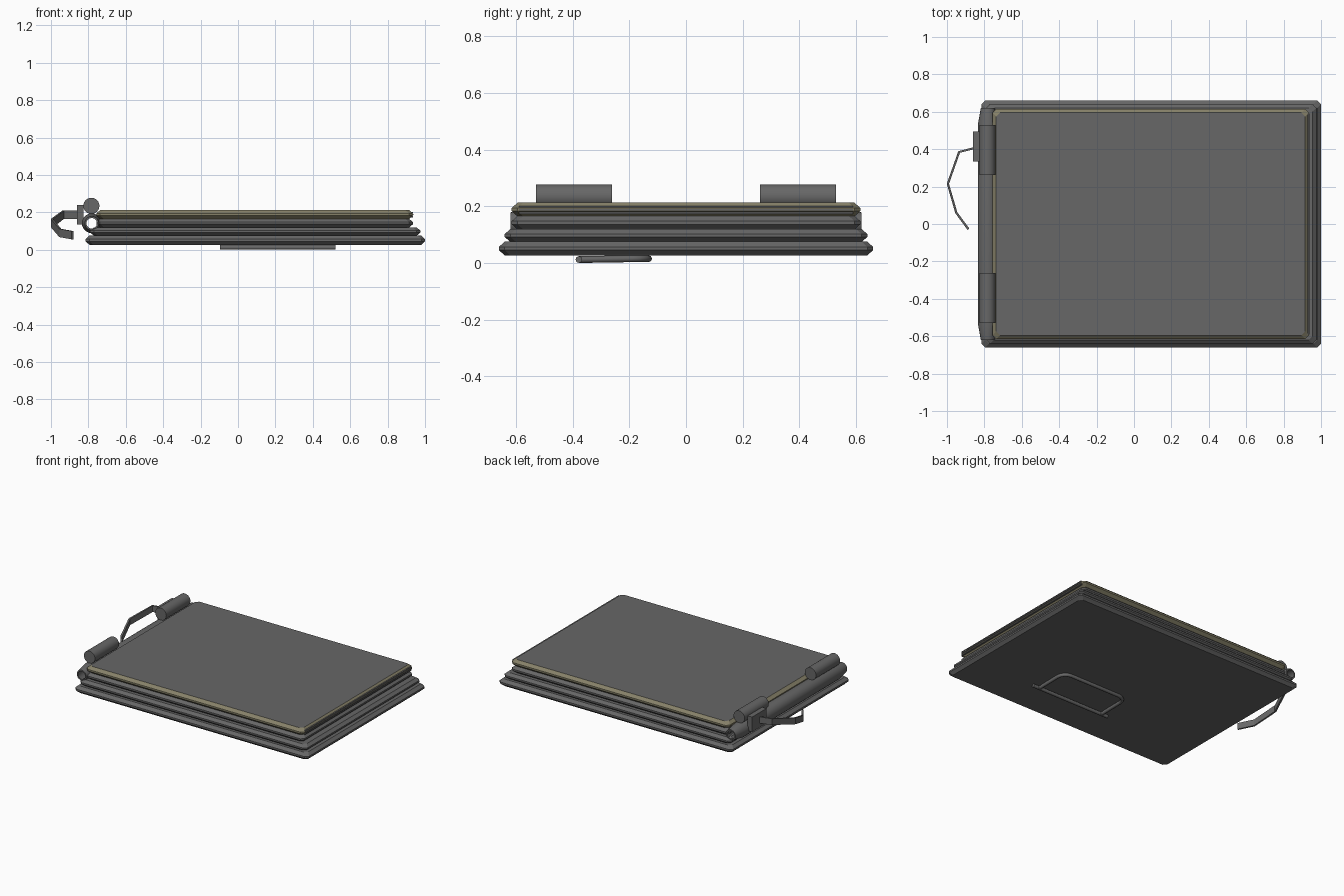
import bpy, bmesh, math
from mathutils import Vector

cube = bpy.data.objects.get("Cube")
if cube:
    bpy.data.objects.remove(cube, do_unlink=True)


def material(name, rgb):
    m = bpy.data.materials.new(name)
    m.use_nodes = True
    m.diffuse_color = (*rgb, 1)
    m.node_tree.nodes["Principled BSDF"].inputs["Base Color"].default_value = (*rgb, 1)
    return m


GREY = material("slate grey", (0.135, 0.135, 0.135))
TAN = material("dull tan", (0.24, 0.22, 0.14))


def finish(name, bm, mats=(GREY,), smooth=False):
    bmesh.ops.recalc_face_normals(bm, faces=bm.faces)
    me = bpy.data.meshes.new(name)
    bm.to_mesh(me)
    bm.free()
    for m in mats:
        me.materials.append(m)
    ob = bpy.data.objects.new(name, me)
    bpy.context.collection.objects.link(ob)
    if smooth:
        bpy.ops.object.select_all(action="DESELECT")
        ob.select_set(True)
        bpy.context.view_layer.objects.active = ob
        bpy.ops.object.shade_smooth_by_angle(angle=math.radians(35))
    return ob


def skin(bm, rings, cap=True, loop=False):
    """Join equal rings of points into a surface."""
    rows = [[bm.verts.new(p) for p in r] for r in rings]
    n = len(rows[0])
    pairs = list(zip(rows, rows[1:])) + ([(rows[-1], rows[0])] if loop else [])
    for a, b in pairs:
        for i in range(n):
            j = (i + 1) % n
            bm.faces.new((a[i], a[j], b[j], b[i]))
    if cap and not loop:
        bm.faces.new(rows[0])
        bm.faces.new(rows[-1])


def plate(name, x0, x1, y, z0, z1, mats=(GREY,)):
    """Slab with clipped corners and a bulging edge."""
    h, mid, c = z1 - z0, (x0 + x1) / 2, 0.02
    rings = []
    for t, inset in ((0, .02), (.12, .014), (.38, 0), (.62, 0), (.88, .014), (1, .02)):
        a, b = (x1 - x0) / 2 - inset, y - inset
        quarter = [(a, b - c), (a - c, b)]
        pts = quarter + [(-u, v) for u, v in quarter[::-1]]
        pts += [(-u, -v) for u, v in pts]
        rings.append([(mid + u, v, z0 + t * h) for u, v in pts])
    bm = bmesh.new()
    skin(bm, rings)
    return finish(name, bm, mats)


def box(name, x0, x1, y0, y1, z0, z1):
    bm = bmesh.new()
    skin(bm, [[(x0, y0, z), (x1, y0, z), (x1, y1, z), (x0, y1, z)] for z in (z0, z1)])
    return finish(name, bm)


def circle(x, y, z, r, n=20):
    return [(x + r * math.cos(k * math.tau / n), y, z + r * math.sin(k * math.tau / n))
            for k in range(n)]


def rod(name, points, r, closed=False):
    cu = bpy.data.curves.new(name, "CURVE")
    cu.dimensions = "3D"
    cu.bevel_depth, cu.bevel_resolution, cu.use_fill_caps = r, 2, True
    sp = cu.splines.new("POLY")
    sp.points.add(len(points) - 1)
    for p, co in zip(sp.points, points):
        p.co = (*co, 1)
    cu.materials.append(GREY)
    ob = bpy.data.objects.new(name, cu)
    bpy.context.collection.objects.link(ob)


# Stacked case tiers
plate("base_tier", -.815, 1.0, .66, .027, .076)
plate("second_tier", -.79, .975, .64, .075, .12)
plate("third_tier", -.757, .935, .615, .119, .166)

# Lid: grey panel with tan edges
lid = plate("lid", -.757, .935, .615, .165, .213, (GREY, TAN))
for f in lid.data.polygons:
    if abs(f.normal.z) < .99:
        f.material_index = 1

# Thin slats along the lid's opening edge
for k in range(3):
    z = .174 + k * .011
    box(f"edge_slat_{k + 1}", .915, .939 - .003 * abs(k - 1), -.59, .59, z, z + .006)

# Hollow spine with tapered ends
bm = bmesh.new()
ends = ((-.62, .037), (-.53, .053), (.53, .053), (.62, .037))
outer = [circle(-.782, y, .142, r) for y, r in ends]
inner = [circle(-.782, y, .142, r - .009) for y, r in reversed(ends)]
skin(bm, outer + inner, loop=True)
finish("spine", bm, smooth=True)

# Hinge barrels
for side, s in (("left", 1), ("right", -1)):
    bm = bmesh.new()
    skin(bm, [circle(-.784, s * y, .235, .043, 24) for y in (.262, .53)])
    finish(f"hinge_barrel_{side}", bm, smooth=True)

# Clasp block and bent strap
box("clasp_block", -.86, -.825, .335, .495, .135, .24)
path = [Vector(p) for p in ((-.83, .412, .187), (-.935, .385, .187), (-.995, .215, .143),
                            (-.95, .06, .09), (-.885, -.028, .078))]
bm = bmesh.new()
rings = []
for i, p in enumerate(path):
    d = path[min(i + 1, len(path) - 1)] - path[max(i - 1, 0)]
    side = Vector((-d.y, d.x, 0)).normalized() * .006
    up = Vector((0, 0, .022))
    rings.append([p + side + up, p - side + up, p - side - up, p + side - up])
skin(bm, rings)
finish("strap", bm)

# Folding stand under the base
R, Z = .012, .0125
rod("stand_pivot", [(-.095, -.378, Z), (.52, -.378, Z)], R)
xl, xr, ye, cr = -.045, .47, -.132, .06
loop = [(xl, -.378, Z)]
for cx, start in ((xl + cr, math.pi), (xr - cr, math.pi / 2)):
    for k in range(5):
        a = start - k * math.pi / 8
        loop.append((cx + cr * math.cos(a), ye - cr + cr * math.sin(a), Z + .003))
loop.append((xr, -.378, Z))
rod("stand_loop", loop, R)
